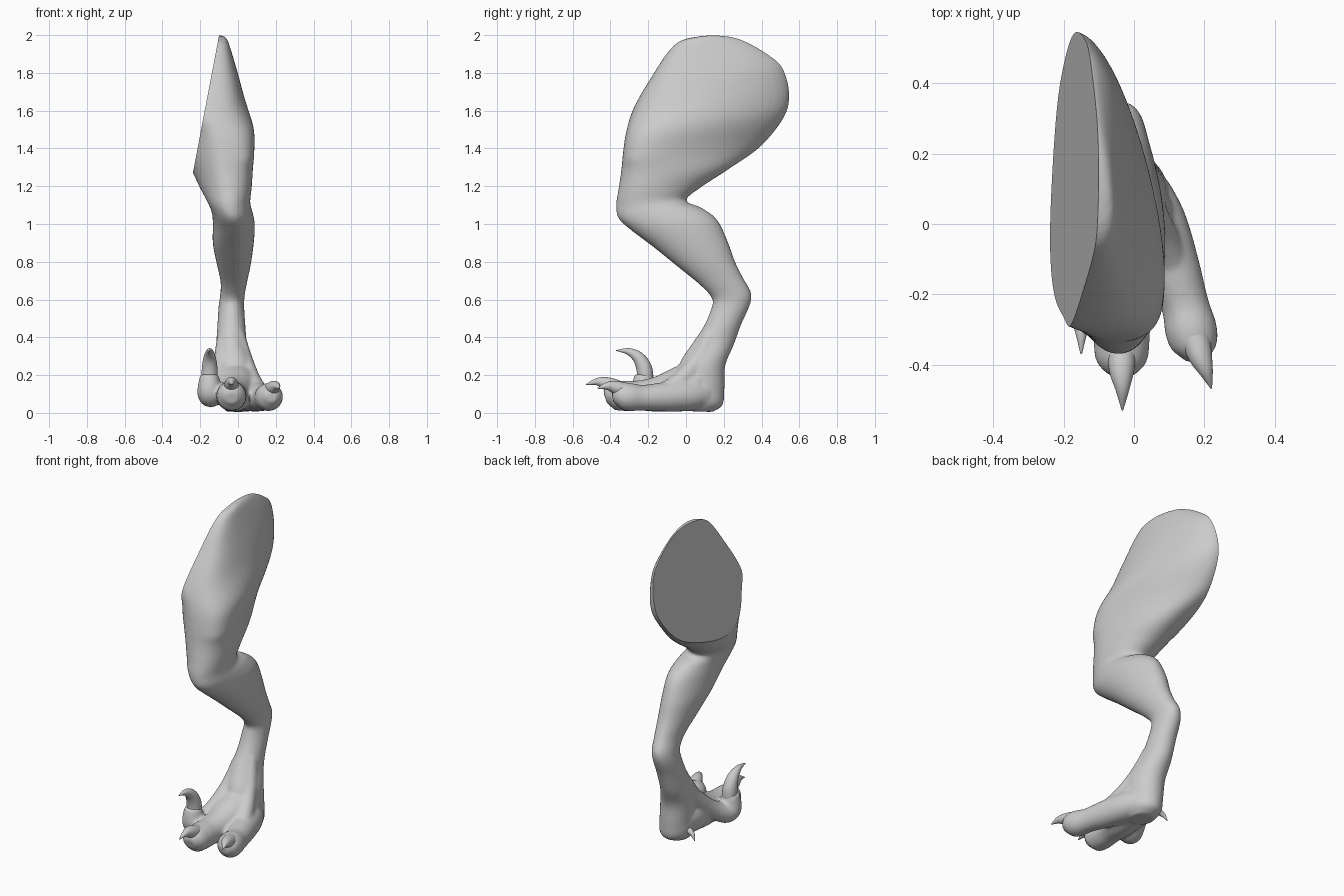
import bpy, bmesh, math
from mathutils import Vector

cube = bpy.data.objects.get("Cube")
if cube:
    bpy.data.objects.remove(cube, do_unlink=True)

grey = bpy.data.materials.new("plain grey")
grey.use_nodes = True
COLOUR = (0.6, 0.6, 0.6, 1)
grey.diffuse_color = COLOUR
grey.node_tree.nodes["Principled BSDF"].inputs["Base Color"].default_value = COLOUR


def smooth_rows(rows, steps):
    """Catmull-Rom interpolation between rows of numbers."""
    out = []
    for i in range(len(rows) - 1):
        a, b = rows[max(i - 1, 0)], rows[i]
        c, d = rows[i + 1], rows[min(i + 2, len(rows) - 1)]
        for s in range(steps):
            t = s / steps
            out.append([0.5 * (2 * q + (r - p) * t + (2 * p - 5 * q + 4 * r - w) * t * t
                               + (3 * q - p - 3 * r + w) * t ** 3)
                        for p, q, r, w in zip(a, b, c, d)])
    return out + [rows[-1]]


def loft(bm, rings):
    """Skin rings given as (centre, axis, axis, bias) and close both ends."""
    n = 56
    loops = []
    for c, u, v, bias in rings:
        loop = []
        for k in range(n):
            co, si = math.cos(k * math.tau / n), math.sin(k * math.tau / n)
            loop.append(bm.verts.new(c + u * co + v * (si - bias * max(co, 0) ** 2)))
        loops.append(loop)
    for a, b in zip(loops, loops[1:]):
        for k in range(n):
            bm.faces.new((a[k], a[(k + 1) % n], b[(k + 1) % n], b[k]))
    bm.faces.new(loops[0])
    bm.faces.new(loops[-1])


def limb(bm, rows):
    """Rows: front x, y, z, back x, y, z, half width. The outer thigh is fullest in front."""
    rings = []
    for row in smooth_rows(rows, 6):
        front, back = Vector(row[:3]), Vector(row[3:6])
        centre = (front + back) / 2
        bias = 0.38 * min(max((centre.z - 1.1) / 0.25, 0), 1)
        rings.append((centre, Vector((row[6], 0, 0)), (back - front) / 2, bias))
    loft(bm, rings)


def tube(bm, rows):
    """Rows: x, y, z, radius."""
    pts = smooth_rows(rows, 5)
    rings = []
    for i, p in enumerate(pts):
        t = Vector(pts[min(i + 1, len(pts) - 1)][:3]) - Vector(pts[max(i - 1, 0)][:3])
        t.normalize()
        u = Vector((1, 0, 0))
        u = (u - t * u.dot(t)).normalized()
        rings.append((Vector(p[:3]), u * p[3], t.cross(u) * p[3], 0))
    loft(bm, rings)


def make_object(name, bm):
    bmesh.ops.recalc_face_normals(bm, faces=bm.faces)
    mesh = bpy.data.meshes.new(name)
    bm.to_mesh(mesh)
    bm.free()
    ob = bpy.data.objects.new(name, mesh)
    bpy.context.collection.objects.link(ob)
    mesh.materials.append(grey)
    bpy.ops.object.select_all(action='DESELECT')
    ob.select_set(True)
    bpy.context.view_layer.objects.active = ob
    return ob


# Thigh, shin and upright foot as one limb
thigh = [
    (-.105, .08, 1.995, -.105, .16, 2.0, .03), (-.12, -.06, 1.95, -.12, .29, 1.98, .07),
    (-.15, -.2, 1.75, -.145, .435, 1.905, .145), (-.165, -.283, 1.6, -.172, .53, 1.815, .2),
    (-.1, -.318, 1.48, -.178, .54, 1.615, .203), (-.075, -.333, 1.38, -.18, .41, 1.425, .188),
    (-.065, -.343, 1.28, -.11, .225, 1.29, .158), (-.05, -.358, 1.18, -.08, .08, 1.195, .134)]
shin_and_foot = [
    (-.045, -.37, 1.1, -.05, 0, 1.125, .112), (-.03, -.357, 1.03, -.03, .08, 1.087, .108),
    (-.022, -.29, .967, -.022, .165, 1.022, .111), (-.025, -.175, .88, -.025, .22, .91, .108),
    (-.022, -.045, .775, -.022, .26, .8, .09), (-.022, .077, .675, -.022, .305, .71, .07),
    (-.03, .138, .605, -.03, .345, .635, .065), (-.035, .133, .55, -.035, .338, .57, .068),
    (-.035, .095, .46, -.035, .293, .47, .074), (-.033, .035, .37, -.033, .253, .36, .082),
    (-.015, -.025, .28, -.015, .208, .25, .099), (-.005, -.05, .2, -.005, .203, .12, .1),
    (0, -.06, .1, 0, .193, .04, .1), (0, 0, .01, 0, .14, .005, .065)]
body = bmesh.new()
limb(body, thigh + shin_and_foot)

# Middle, outer and raised inner toes
tube(body, [(0, .08, .14, .11), (-.01, 0, .135, .122), (-.02, -.13, .102, .098),
            (-.03, -.24, .092, .08), (-.035, -.32, .09, .08),
            (-.035, -.39, .09, .072), (-.035, -.428, .08, .035)])
tube(body, [(.03, .09, .1, .075), (.068, 0, .092, .083), (.113, -.13, .084, .076),
            (.145, -.23, .08, .068), (.162, -.3, .084, .074),
            (.173, -.35, .088, .064), (.178, -.388, .085, .03)])
tube(body, [(-.07, .12, .38, .045), (-.08, .04, .26, .052), (-.11, -.08, .15, .052),
            (-.14, -.18, .095, .062), (-.15, -.22, .11, .066),
            (-.152, -.225, .17, .056), (-.152, -.225, .205, .046)])

# Tendon ridge running down to the outer toe
tube(body, [(0, .13, .42, .035), (.03, .07, .29, .045), (.07, -.02, .18, .048),
            (.115, -.13, .1, .05)])

leg = make_object("leg", body)
remesh = leg.modifiers.new("blend", 'REMESH')
remesh.mode = 'VOXEL'
remesh.voxel_size = 0.01
relax = leg.modifiers.new("relax", 'SMOOTH')
relax.factor = 0.5
relax.iterations = 6
for name in ("blend", "relax"):
    bpy.ops.object.modifier_apply(modifier=name)

# Flat hip cut on the inner side of the thigh
bm = bmesh.new()
bm.from_mesh(leg.data)
cut = bmesh.ops.bisect_plane(bm, geom=bm.verts[:] + bm.edges[:] + bm.faces[:],
                             plane_co=(-.1, 0, 2), plane_no=(-1, 0, .19), clear_outer=True)
rim = [e for e in cut["geom_cut"] if isinstance(e, bmesh.types.BMEdge)]
bmesh.ops.holes_fill(bm, edges=rim, sides=0)
bmesh.ops.recalc_face_normals(bm, faces=bm.faces)
bm.to_mesh(leg.data)
bm.free()
bpy.ops.object.shade_smooth_by_angle(angle=math.radians(40))
for face in leg.data.polygons:
    if face.area > 0.05:
        face.use_smooth = False

# Claws
claws = {
    "inner_claw": [(-.15, -.215, .16, .042), (-.15, -.22, .23, .042), (-.15, -.25, .29, .033),
                   (-.15, -.305, .325, .018), (-.15, -.37, .33, .002)],
    "middle_claw": [(-.035, -.36, .13, .042), (-.035, -.42, .155, .035),
                    (-.033, -.47, .165, .02), (-.033, -.53, .15, .002)],
    "outer_claw": [(.175, -.33, .12, .042), (.19, -.38, .137, .033),
                   (.205, -.42, .142, .02), (.22, -.468, .13, .002)],
    "heel_claw": [(-.08, .1, .08, .022), (-.12, .11, .065, .014), (-.145, .12, .03, .002)],
}
for name, path in claws.items():
    bm = bmesh.new()
    tube(bm, path)
    make_object(name, bm)
    bpy.ops.object.shade_smooth_by_angle(angle=math.radians(40))
